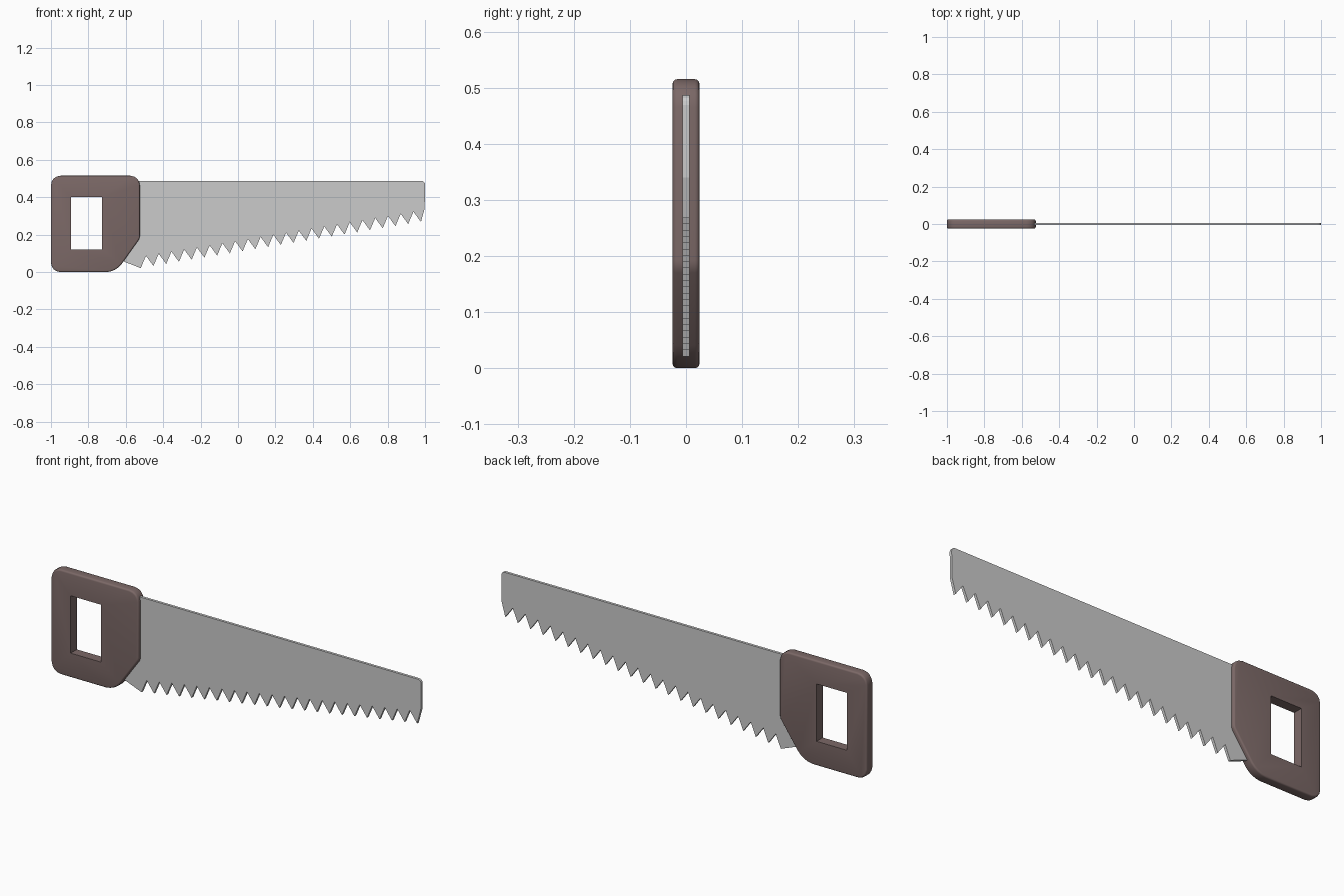
import bpy, bmesh
from mathutils import Vector

if "Cube" in bpy.data.objects:
    bpy.data.objects.remove(bpy.data.objects["Cube"])


def fillet(corners, steps=4):
    """Round each (x, z, radius) corner; radius is the cut-back distance."""
    pts = []
    n = len(corners)
    for i, (x, z, r) in enumerate(corners):
        p = Vector((x, z))
        if r == 0:
            pts.append(p)
            continue
        a = p + (Vector(corners[i - 1][:2]) - p).normalized() * r
        b = p + (Vector(corners[(i + 1) % n][:2]) - p).normalized() * r
        c = p * 0.83 + (a + b) * 0.085
        for k in range(steps + 1):
            t = k / steps
            pts.append(a * (1 - t) ** 2 + c * 2 * t * (1 - t) + b * t * t)
    return pts


def slab(name, pts, half, bevel=0.0):
    """Extrude an x-z outline along y, optionally rounding its two rims."""
    bm = bmesh.new()
    face = bm.faces.new([bm.verts.new((p[0], -half, p[1])) for p in pts])
    new = bmesh.ops.extrude_face_region(bm, geom=[face])["geom"]
    bmesh.ops.translate(bm, vec=(0, 2 * half, 0),
                        verts=[v for v in new if isinstance(v, bmesh.types.BMVert)])
    bmesh.ops.recalc_face_normals(bm, faces=bm.faces)
    if bevel:
        rims = [e for e in bm.edges if abs(e.verts[0].co.y - e.verts[1].co.y) < 1e-6]
        bmesh.ops.bevel(bm, geom=rims, offset=bevel, segments=3, profile=0.5,
                        affect='EDGES', clamp_overlap=True)
    me = bpy.data.meshes.new(name)
    bm.to_mesh(me)
    bm.free()
    ob = bpy.data.objects.new(name, me)
    bpy.context.collection.objects.link(ob)
    return ob


# Handle with chamfered lower front corner
handle = slab("handle", fillet([(-1, 0, 0.05), (-0.653, 0, 0.05), (-0.525, 0.18, 0.012),
                                (-0.525, 0.515, 0.05), (-1, 0.515, 0.05)]), 0.024, 0.008)
wood = bpy.data.materials.new("dark_wood")
wood.diffuse_color = (0.2, 0.14, 0.135, 1)
wood.use_nodes = True
wood.node_tree.nodes["Principled BSDF"].inputs["Base Color"].default_value = wood.diffuse_color
handle.data.materials.append(wood)

# Grip opening
cutter = slab("grip_cutter", [(-0.893, 0.12), (-0.727, 0.12), (-0.727, 0.402), (-0.893, 0.402)], 0.1)
cutter.data.materials.append(wood)
cut = handle.modifiers.new("grip_hole", 'BOOLEAN')
cut.operation = 'DIFFERENCE'
cut.solver = 'EXACT'
cut.object = cutter
bpy.context.view_layer.objects.active = handle
handle.select_set(True)
bpy.ops.object.modifier_apply(modifier=cut.name)
bpy.data.objects.remove(cutter)
bpy.ops.object.shade_smooth_by_angle(angle=0.6)

# Blade: rising row of teeth between two sloping lines
TEETH = 23
first, last = Vector((-0.52, 0.021)), Vector((0.978, 0.268))
step = (last - first) / (TEETH - 1)
outline = [(-0.7, 0.085), (-0.615, 0.058)]
for i in range(TEETH):
    tip = first + step * i
    outline.append(tip)
    if i < TEETH - 1:
        outline.append(tip + Vector((0.028, 0.066)))
outline += [(0.998, 0.34)]
outline += fillet([(0.998, 0.34, 0), (1.0, 0.487, 0.018), (-0.7, 0.487, 0)])[1:]
slab("blade", outline, 0.0065)
